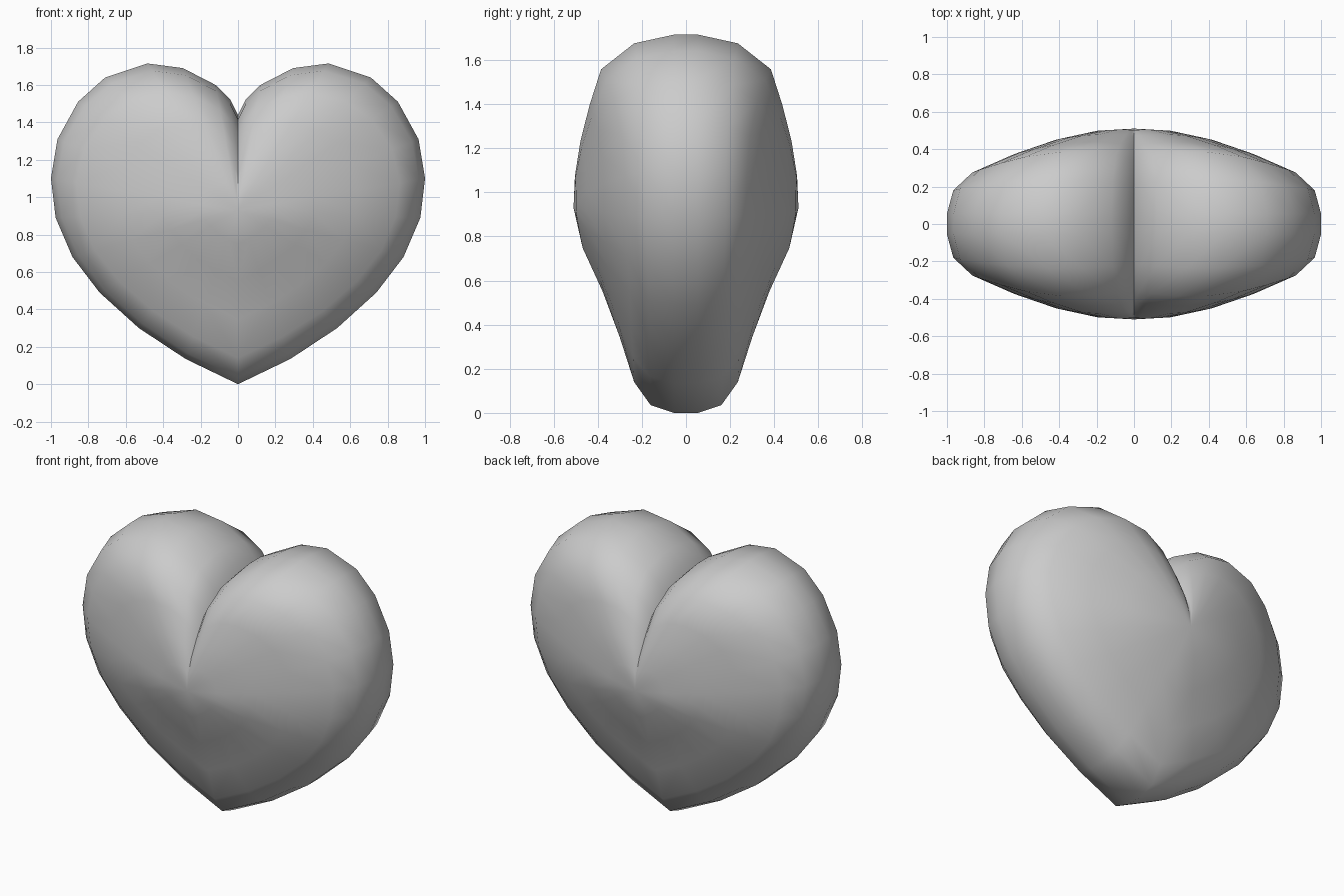
import bpy, bmesh, math

if "Cube" in bpy.data.objects:
    bpy.data.objects.remove(bpy.data.objects["Cube"])

# Right half of the front outline: x, z, inset scale and depth of the shoulder ring
outline = [
    (0, 0, .85, .235), (.28, .135, .85, .24), (.53, .30, .855, .25),
    (.74, .49, .86, .255), (.885, .68, .865, .265), (.975, .89, .865, .275),
    (1, 1.10, .865, .275), (.965, 1.31, .855, .29), (.855, 1.51, .835, .325),
    (.71, 1.64, .815, .36), (.485, 1.715, .80, .385), (.295, 1.69, .80, .385),
    (.12, 1.60, .80, .37), (.04, 1.52, .80, .355), (0, 1.44, .80, .345),
]
CENTRE_Z, MAX_DEPTH = .93, .51
# Inner dome rings: fraction towards centre, rise on the lobes, rise at the tip
dome = [(.26, .42, .24), (.52, .75, .52), (.77, .95, .85)]

bm = bmesh.new()


def ring(fn):
    """One ring of vertices; fn gives (scale, depth) for each outline point."""
    verts = []
    for x, z, s2, d2 in outline:
        s, d = fn(z, s2, d2)
        verts.append(bm.verts.new((x * s, -d, CENTRE_Z + (z - CENTRE_Z) * s)))
    return verts


def dome_ring(t, lobe, tip):
    def fn(z, s2, d2):
        w = min(1, z / .8)
        return s2 * (1 - t), d2 + (MAX_DEPTH - d2) * (tip + (lobe - tip) * w)
    return ring(fn)


# Rounded rim, shoulder, then domed front
rings = [ring(lambda z, s, d: (1, 0)),
         ring(lambda z, s, d: (1, .055)),
         ring(lambda z, s, d: (1 - .25 * (1 - s), .055 + .5 * (d - .055) + .015)),
         ring(lambda z, s, d: (s, d))]
rings += [dome_ring(*r) for r in dome]
for a, b in zip(rings, rings[1:]):
    for i in range(len(a) - 1):
        bm.faces.new((a[i], a[i + 1], b[i + 1], b[i]))
tip = bm.verts.new((0, -MAX_DEPTH, CENTRE_Z))
last = rings[-1]
for i in range(len(last) - 1):
    bm.faces.new((last[i], last[i + 1], tip))

bm.normal_update()
if tip.normal.y > 0:
    bmesh.ops.reverse_faces(bm, faces=bm.faces[:])
mesh = bpy.data.meshes.new("heart")
bm.to_mesh(mesh)
bm.free()
heart = bpy.data.objects.new("heart", mesh)
bpy.context.collection.objects.link(heart)

# Mirror the quarter left-right and front-back
mirror = heart.modifiers.new("mirror", 'MIRROR')
mirror.use_axis = (True, True, False)
mirror.merge_threshold = .001
bpy.context.view_layer.objects.active = heart
heart.select_set(True)
bpy.ops.object.modifier_apply(modifier="mirror")
bpy.ops.object.shade_smooth_by_angle(angle=math.radians(70))
